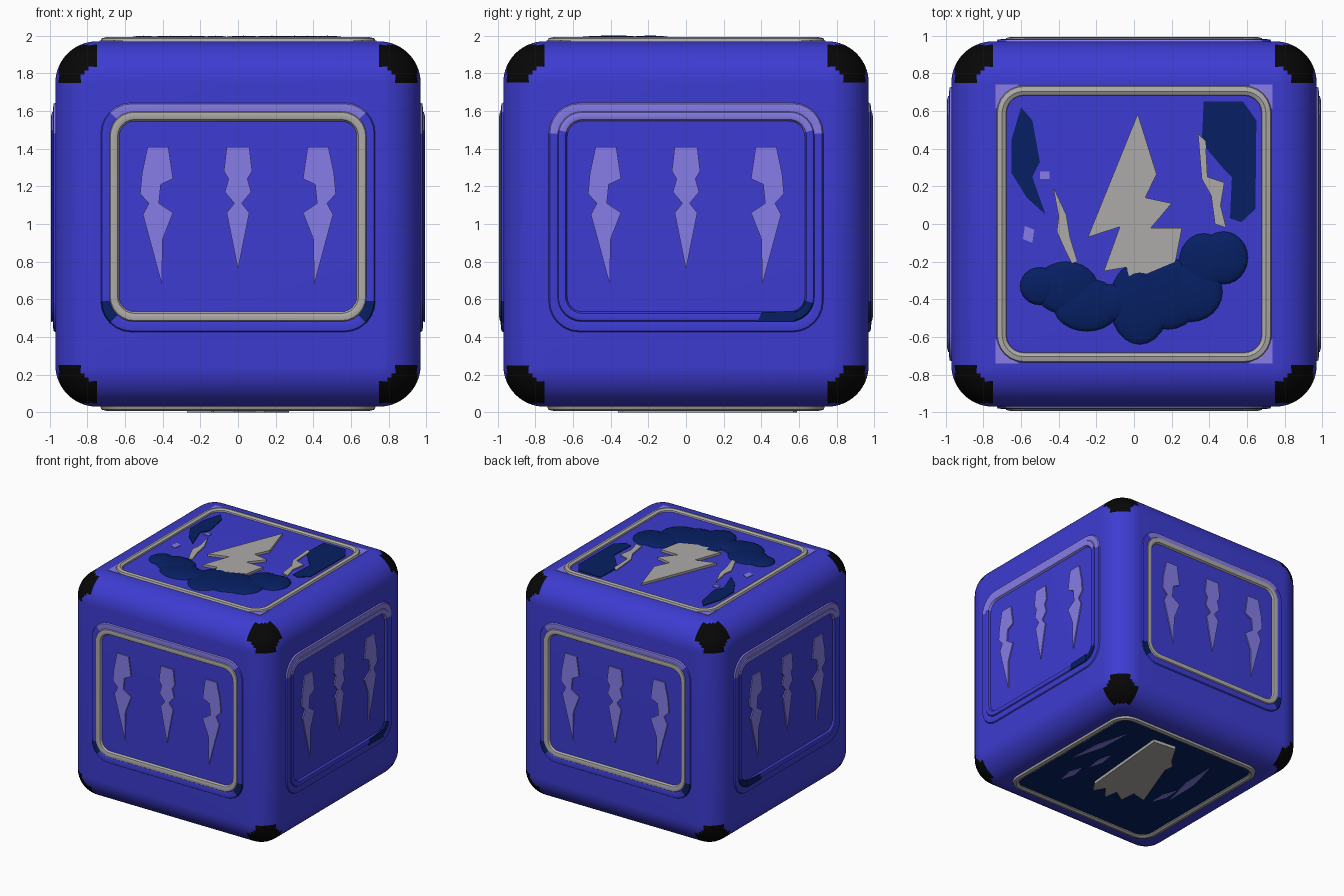
import bpy, bmesh, math
from mathutils import Vector

if "Cube" in bpy.data.objects:
    bpy.data.objects.remove(bpy.data.objects["Cube"])

def material(name, rgb):
    m = bpy.data.materials.new(name)
    m.diffuse_color = (*rgb, 1)
    m.use_nodes = True
    m.node_tree.nodes["Principled BSDF"].inputs["Base Color"].default_value = m.diffuse_color
    return m

BLUE = material("blue", (0.047, 0.045, 0.64))
LAVENDER = material("lavender", (0.24, 0.205, 0.80))
GREY = material("warm_grey", (0.42, 0.41, 0.40))
NAVY = material("navy", (0.002, 0.014, 0.125))
BLACK = material("black", (0.002, 0.002, 0.002))
H = 0.97
R = 0.22

# Maps from panel coordinates (u right, v up, h outwards) to the box sides
SIDES = {
    "front": lambda u, v, h: Vector((u, -H - h, v)),
    "right": lambda u, v, h: Vector((H + h, u, v)),
    "back": lambda u, v, h: Vector((-u, H + h, v)),
    "left": lambda u, v, h: Vector((-H - h, -u, v)),
    "top": lambda u, v, h: Vector((u, v, 1 + H + h)),
    "bottom": lambda u, v, h: Vector((-u, v, 1 - H - h)),
}

def finish(bm, name, mats, angle=None):
    bmesh.ops.recalc_face_normals(bm, faces=bm.faces)
    me = bpy.data.meshes.new(name)
    bm.to_mesh(me)
    bm.free()
    ob = bpy.data.objects.new(name, me)
    bpy.context.collection.objects.link(ob)
    for m in mats:
        me.materials.append(m)
    if angle:
        bpy.ops.object.select_all(action='DESELECT')
        ob.select_set(True)
        bpy.context.view_layer.objects.active = ob
        bpy.ops.object.shade_smooth_by_angle(angle=math.radians(angle))
    return ob

def plate(name, side, pts, mat, h0=-0.005, h1=0.01):
    """Extruded outline lying on one side of the box."""
    bm = bmesh.new()
    f = SIDES[side]
    low = [bm.verts.new(f(u, v, h0)) for u, v in pts]
    top = [bm.verts.new(f(u, v, h1)) for u, v in pts]
    n = len(pts)
    bm.faces.new(top)
    for i in range(n):
        j = (i + 1) % n
        bm.faces.new((low[i], low[j], top[j], top[i]))
    return finish(bm, name, [mat])

def streak(name, side, a, b, w, mat):
    """Thin pointed plate from a to b."""
    a, b = Vector(a), Vector(b)
    d = (b - a).normalized() * w
    m, p = (a + b) / 2, Vector((-d.y, d.x))
    return plate(name, side, [tuple(q) for q in (a, m - p, b, m + p)], mat, h1=.009)

def rounded_rect(hw, hh, r, cv, seg=6):
    pts = []
    for k, (sx, sy) in enumerate(((1, 1), (-1, 1), (-1, -1), (1, -1))):
        for i in range(seg + 1):
            a = math.pi / 2 * (k + i / seg)
            pts.append((sx * (hw - r) + r * math.cos(a), cv + sy * (hh - r) + r * math.sin(a)))
    return pts

def ring(name, side, hw, hh, r, cv, profile, mats, rule=None):
    """Rounded frame; profile is (inset, height) from outside to inside."""
    bm = bmesh.new()
    f = SIDES[side]
    loops = []
    for d, h in profile:
        pts = rounded_rect(hw - d, hh - d, max(r - d, 0.03), cv)
        loops.append([bm.verts.new(f(u, v, h)) for u, v in pts])
    flat = rounded_rect(hw, hh, r, cv)
    n = len(flat)
    for a, b in zip(loops, loops[1:]):
        for i in range(n):
            j = (i + 1) % n
            fc = bm.faces.new((a[i], a[j], b[j], b[i]))
            if rule:
                u = (flat[i][0] + flat[j][0]) / 2
                v = (flat[i][1] + flat[j][1]) / 2
                fc.material_index = rule(u, v)
    return finish(bm, name, mats, 35)

# Rounded box with black corner caps, trimmed towards each flat side
bm = bmesh.new()
bmesh.ops.create_cube(bm, size=2 * H)
bmesh.ops.translate(bm, verts=bm.verts, vec=(0, 0, 1))
bmesh.ops.bevel(bm, geom=bm.edges[:], offset=R, segments=16, profile=0.5, affect='EDGES')
for fc in bm.faces:
    c = fc.calc_center_median() - Vector((0, 0, 1))
    d = [(abs(x) - H + R) / R for x in c]
    fc.material_index = int(min(d) > 0.03 and max(d) < 0.91)
finish(bm, "box_body", [BLUE, BLACK], 40)

# Side panels: stepped frame, bead and three bolts
outer_bolt = [(-.48, 1.41), (-.37, 1.41), (-.345, 1.24), (-.41, 1.21), (-.42, 1.11), (-.345, 1.06),
              (-.40, .92), (-.405, .68), (-.505, 1.05), (-.473, 1.11), (-.52, 1.16), (-.51, 1.27)]
half = [(.06, 1.41), (.075, 1.28), (.05, 1.24), (.07, 1.17), (.02, 1.11), (.06, 1.06)]
middle_bolt = half + [(0, .76)] + [(-u, v) for u, v in reversed(half)]
for side in ("front", "right", "back", "left"):
    grey = side in ("front", "back")
    s = -1 if side == "left" else 1
    if grey:
        step_rule = lambda u, v: 2 if .46 < v < .72 and abs(u) > .6 else (1 if v > 1.6 else 0)
        bead_rule = lambda u, v: 0
    else:
        step_rule = lambda u, v: 1 if v > 1.5 else 0
        bead_rule = lambda u, v: 1 if v > 1.5 else (2 if v < .57 and s * u > .52 else 0)
    ring(side + "_frame_step", side, .735, .615, .17, 1.035,
         [(0, -.01), (.012, .010), (.05, .014), (.065, .008)],
         [BLUE, LAVENDER, NAVY], step_rule)
    ring(side + "_frame_bead", side, .69, .565, .14, 1.04,
         [(0, 0), (.012, .018), (.03, .022), (.05, .016), (.065, -.01)],
         [GREY if grey else BLUE, LAVENDER, NAVY], bead_rule)
    if not grey:
        plate(side + "_frame_patch", side,
              [(s * .38, .48), (s * .58, .48), (s * .58, .54), (s * .4, .53)], NAVY, .015, .0235)
    plate(side + "_left_bolt", side, outer_bolt, LAVENDER)
    plate(side + "_middle_bolt", side, middle_bolt, LAVENDER)
    plate(side + "_right_bolt", side, [(-u, v) for u, v in outer_bolt], LAVENDER)

# Top and bottom frames, with lavender corner plates on top
for side in ("top", "bottom"):
    ring(side + "_frame", side, .735, .74, .15, 0,
         [(0, -.01), (.01, .016), (.035, .022), (.055, .012), (.06, -.01)], [GREY])
for i, (sx, sy) in enumerate(((1, 1), (-1, 1), (-1, -1), (1, -1))):
    plate(f"top_corner_{i}", "top",
          [(sx * .735, sy * .74), (sx * .735, sy * .61), (sx * .61, sy * .74)], LAVENDER, h1=.004)

# Large bolt on the top
plate("top_big_bolt", "top",
      [(.02, .585), (-.245, -.07), (-.075, -.015), (-.16, -.25), (-.04, -.23), (-.02, -.3),
       (.22, -.2), (.255, -.02), (.09, -.02), (.2, .11), (.06, .14), (.12, .265)], GREY, h1=.02)

# Dark storm clouds on the top
puffs = ((-.50, -.33, .105, .10), (-.36, -.34, .17, .14), (-.25, -.43, .18, .14), (-.12, -.42, .10, .10),
         (.03, -.42, .16, .22), (.18, -.37, .18, .19), (.30, -.36, .17, .16), (.37, -.20, .13, .15),
         (.475, -.18, .13, .14))
for i, (x, y, rx, ry) in enumerate(puffs):
    bm = bmesh.new()
    bmesh.ops.create_uvsphere(bm, u_segments=24, v_segments=12, radius=1)
    for v in bm.verts:
        v.co = Vector((x + v.co.x * rx, y + v.co.y * ry, 1 + H + v.co.z * .03))
    finish(bm, f"cloud_puff_{i}", [NAVY], 60)
plate("right_rain_patch", "top", [(.37, .65), (.58, .65), (.65, .55), (.645, .08), (.57, .01), (.51, .03),
                                  (.52, .25), (.47, .3), (.36, .43)], NAVY, h1=.006)
plate("left_rain_patch", "top", [(-.6, .62), (-.54, .55), (-.5, .33), (-.54, .25), (-.47, .05),
                                 (-.57, .14), (-.65, .27), (-.65, .45)], NAVY, h1=.006)

# Small sparks beside the big bolt
left_spark = [(-.43, .2), (-.36, .05), (-.34, -.07), (-.3, -.2), (-.33, -.21), (-.37, -.13), (-.41, -.04), (-.4, .04)]
right_spark = [(.34, .48), (.38, .44), (.39, .25), (.48, .22), (.46, .1), (.49, -.02), (.43, 0), (.41, .15), (.36, .24)]
plate("left_spark", "top", left_spark, GREY, h1=.009)
plate("right_spark", "top", right_spark, GREY, h1=.009)
plate("left_glint", "top", [(-.58, -.01), (-.53, -.03), (-.54, -.1), (-.59, -.08)], LAVENDER, h1=.005)
plate("upper_glint", "top", [(-.5, .28), (-.45, .28), (-.45, .24), (-.5, .24)], LAVENDER, h1=.007)

# Dark bottom panel with a wide bolt and thin streaks
plate("bottom_panel", "bottom", rounded_rect(.68, .685, .1, 0), NAVY, h1=.004)
plate("bottom_big_bolt", "bottom",
      [(-.2, -.25), (-.27, .57), (-.06, .59), (.04, .42), (.1, .36), (.09, .28), (.27, -.2), (.14, -.17),
       (.13, -.31), (.02, -.24), (0, -.36), (-.09, -.25), (-.14, -.34)], GREY, h1=.03)
for i, (a, b, w) in enumerate((((-.58, -.07), (-.49, .49), .03), ((-.43, -.39), (-.42, -.15), .03),
                               ((-.38, -.1), (-.37, .15), .025), ((.45, -.09), (.37, .5), .035),
                               ((.36, -.2), (.4, .05), .025))):
    streak(f"bottom_streak_{i}", "bottom", a, b, w, LAVENDER)
